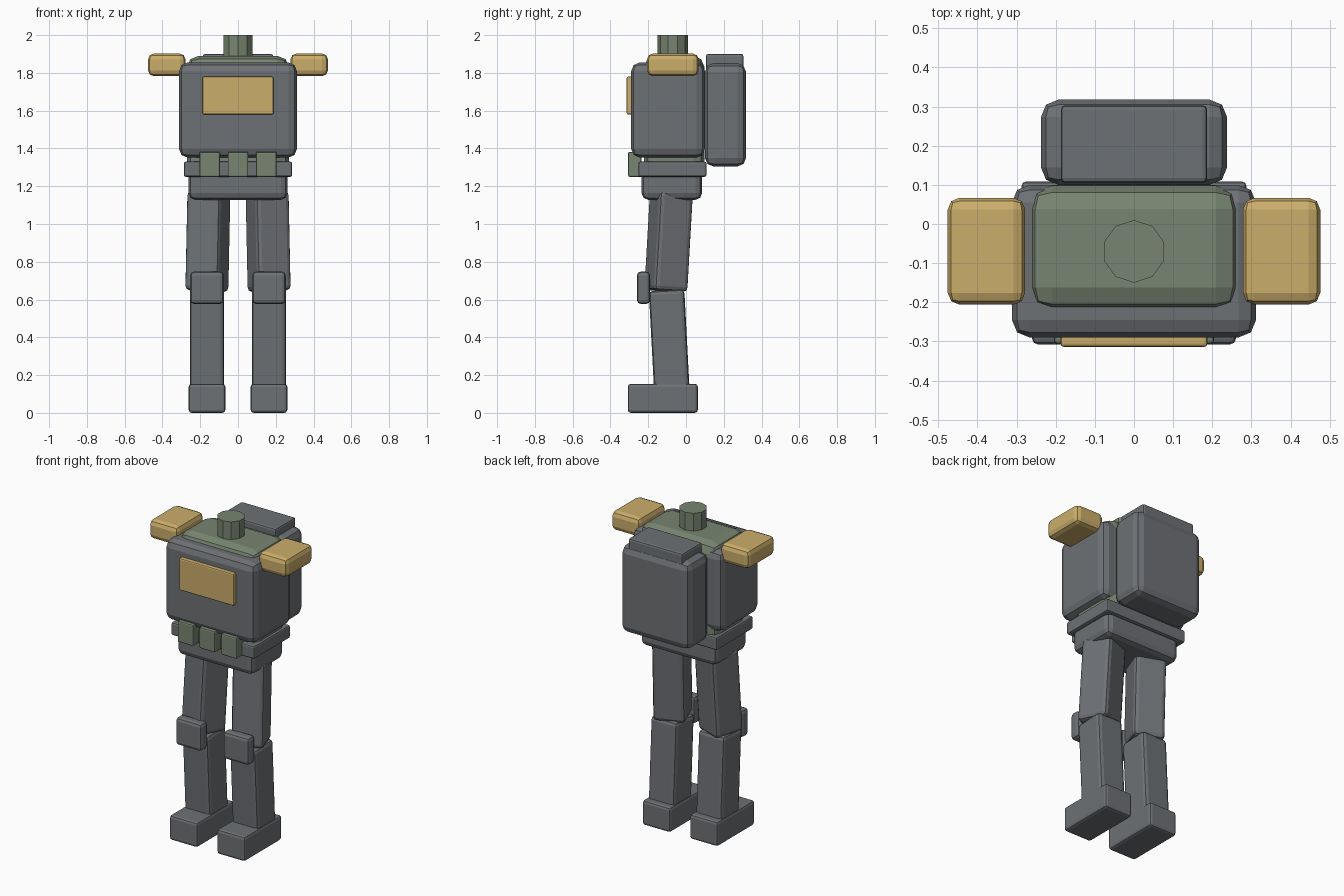
import bpy, bmesh, math
from mathutils import Vector, Matrix

if "Cube" in bpy.data.objects:
    bpy.data.objects.remove(bpy.data.objects["Cube"])


def material(name, rgb):
    m = bpy.data.materials.new(name)
    m.diffuse_color = (*rgb, 1)
    m.use_nodes = True
    m.node_tree.nodes["Principled BSDF"].inputs["Base Color"].default_value = m.diffuse_color
    return m


GREY = material("armour grey", (0.155, 0.165, 0.178))
GREEN = material("cloth green", (0.185, 0.235, 0.165))
YELLOW = material("plate yellow", (0.60, 0.42, 0.145))


def finish(bm, name, mat):
    bmesh.ops.recalc_face_normals(bm, faces=bm.faces)
    me = bpy.data.meshes.new(name)
    bm.to_mesh(me)
    bm.free()
    me.materials.append(mat)
    ob = bpy.data.objects.new(name, me)
    bpy.context.collection.objects.link(ob)
    return ob


def bevel_box(name, size, matrix, mat, bevel):
    bm = bmesh.new()
    bmesh.ops.create_cube(bm, size=1)
    bmesh.ops.scale(bm, vec=size, verts=bm.verts)
    bmesh.ops.bevel(bm, geom=bm.edges[:], offset=bevel, segments=2,
                    profile=0.5, affect='EDGES', clamp_overlap=True)
    bmesh.ops.transform(bm, matrix=matrix, verts=bm.verts)
    return finish(bm, name, mat)


def box(name, x, y, z, mat, bevel):
    """Rounded box from (min, max) ranges."""
    size = [r[1] - r[0] for r in (x, y, z)]
    mid = Vector([(r[0] + r[1]) / 2 for r in (x, y, z)])
    return bevel_box(name, size, Matrix.Translation(mid), mat, bevel)


def limb(name, a, b, w, d, mat, bevel):
    """Rounded box from a down to b, its front turned to where the limb leans."""
    a, b = Vector(a), Vector(b)
    zax = (a - b).normalized()
    lean = Vector((b.x - a.x, b.y - a.y, 0))
    if lean.y > 0:
        lean = -lean
    yax = -(lean - zax * lean.dot(zax)).normalized()
    xax = yax.cross(zax)
    rot = Matrix((xax, yax, zax)).transposed().to_4x4()
    return bevel_box(name, (w, d, (a - b).length),
                     Matrix.Translation((a + b) / 2) @ rot, mat, bevel)


# trunk: cloth body under an armoured vest
box("inner_torso", (-0.27, 0.27), (-0.222, 0.098), (1.26, 1.89), GREEN, 0.06)
box("vest", (-0.312, 0.312), (-0.29, 0.10), (1.352, 1.855), GREY, 0.045)
box("chest_plate", (-0.188, 0.188), (-0.314, -0.27), (1.58, 1.78), YELLOW, 0.008)

# neck: ten sides
bm = bmesh.new()
bmesh.ops.create_cone(bm, cap_ends=True, segments=10, radius1=0.08, radius2=0.08, depth=0.17,
                      matrix=Matrix.Translation((0, -0.07, 1.915)) @ Matrix.Rotation(math.pi, 4, 'Z'))
top = max(bm.verts, key=lambda v: v.co.y).co
turn = math.pi / 2 - math.atan2(top.y + 0.07, top.x)
bmesh.ops.rotate(bm, verts=bm.verts, cent=(0, -0.07, 0), matrix=Matrix.Rotation(turn, 3, 'Z'))
finish(bm, "neck", GREEN)

# backpack
box("backpack", (-0.238, 0.238), (0.10, 0.318), (1.305, 1.85), GREY, 0.045)
box("backpack_lid", (-0.187, 0.187), (0.105, 0.304), (1.80, 1.90), GREY, 0.012)

# hips, belt and pouches
box("pelvis", (-0.262, 0.262), (-0.235, 0.085), (1.128, 1.30), GREY, 0.035)
box("belt", (-0.287, 0.287), (-0.252, 0.108), (1.25, 1.33), GREY, 0.01)
for i in (-1, 0, 1):
    c = i * 0.15
    box(f"belt_pouch_{i + 2}", (c - 0.054, c + 0.054), (-0.306, -0.235),
        (1.25, 1.382), GREEN, 0.008)

# paired parts
for s, side in ((-1, "left"), (1, "right")):
    def span(a, b):
        return tuple(sorted((s * a, s * b)))
    box(f"shoulder_pad_{side}", span(0.278, 0.476), (-0.206, 0.067), (1.783, 1.902), YELLOW, 0.03)
    limb(f"thigh_{side}", (s * 0.154, -0.077, 1.17), (s * 0.165, -0.107, 0.645),
         0.19, 0.19, GREY, 0.024)
    limb(f"shin_{side}", (s * 0.164, -0.103, 0.65), (s * 0.164, -0.074, 0.10),
         0.18, 0.188, GREY, 0.022)
    box(f"knee_pad_{side}", span(0.075, 0.253), (-0.26, -0.19), (0.577, 0.748), GREY, 0.02)
    box(f"boot_{side}", span(0.067, 0.261), (-0.308, 0.063), (0.0, 0.154), GREY, 0.016)
